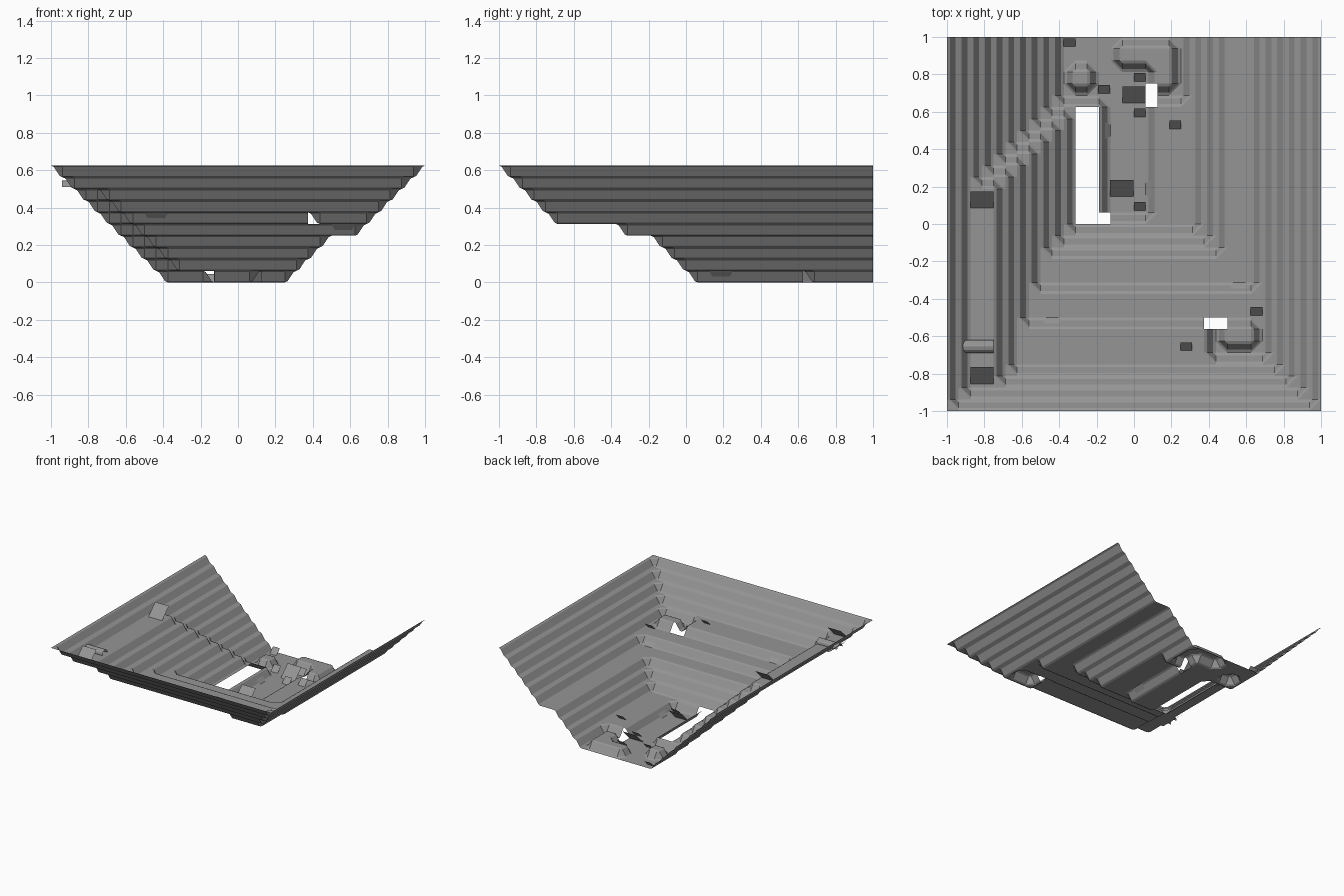
import bpy, bmesh, math

if "Cube" in bpy.data.objects:
    bpy.data.objects.remove(bpy.data.objects["Cube"])

T = 1 / 16                     # tile size and step height
S = [0.0, 0.12, 0.5, 0.88, 1.0]  # rounded step profile

rock = bpy.data.materials.new("grey_rock")
rock.diffuse_color = (0.30, 0.30, 0.30, 1)
rock.use_nodes = True
rock.node_tree.nodes["Principled BSDF"].inputs["Base Color"].default_value = rock.diffuse_color


def finish(bm, name):
    bmesh.ops.remove_doubles(bm, verts=bm.verts, dist=0.0005)
    me = bpy.data.meshes.new(name)
    bm.to_mesh(me)
    bm.free()
    me.materials.append(rock)
    ob = bpy.data.objects.new(name, me)
    bpy.context.collection.objects.link(ob)
    return ob


def face(bm, pts):
    bm.faces.new([bm.verts.new(p) for p in pts])


def lerp_line(v, pts):
    # piecewise linear lookup through (position, level) points
    if v <= pts[0][0]:
        return pts[0][1]
    for (a, p), (b, q) in zip(pts, pts[1:]):
        if v <= b:
            return p + (q - p) * (v - a) / (b - a)
    return pts[-1][1]


# terrace levels, in tiles, along each wall
RIGHT = [(4, 0), (8, 4), (10, 4), (16, 10)]
FRONT = [(-16, 10), (-12, 6), (-9, 6), (-8, 5), (-6, 5), (-5, 4), (-3, 4), (1, 0)]
FRONT_LOW = [(-16, 10), (-11, 5), (-6, 5), (-5, 4), (-3, 4), (1, 0)]
# raised plateaus: x0, x1, y0, y1, level
PLATEAUS = [(-5, -3, 0, 10, 1), (2, 5, 0, 10, 1), (8, 10, -10, -9, 6),
            (-5, -4, 12, 13, 1), (-1, 3, 14, 15, 1), (2, 3, 12, 15, 1)]


def level(x, y):
    upper = max(0, -6 - x)
    lower = min(-4 - x, max(8, upper))
    left = max(upper, min(lower, 11 - y))
    h = max(0, left, lerp_line(x, RIGHT),
            lerp_line(y, FRONT_LOW if x >= 7 else FRONT))
    for x0, x1, y0, y1, lv in PLATEAUS:
        if x0 <= x <= x1 and y0 <= y <= y1:
            h = max(h, lv)
    return round(h)


def is_hole(i, j):
    return ((-5 <= i < -3 and 0 <= j < 10) or (i, j) == (-3, 0)
            or (i == 1 and j in (10, 11)) or (j == -9 and i in (6, 7)))


def prof(t):
    k = min(3, int(t * 4))
    return S[k] + (S[k + 1] - S[k]) * (t * 4 - k)


# stepped pit: one tile at a time, with straight slopes and chamfered corners
bm = bmesh.new()
for i in range(-16, 16):
    for j in range(-16, 16):
        if is_hole(i, j):
            continue
        c = {(a, b): level(i + a, j + b) for a in (0, 1) for b in (0, 1)}
        lo, hi = min(c.values()), max(c.values())
        high = [k for k in c if c[k] == hi]
        low = [k for k in c if c[k] == lo]

        def height(u, v):
            if len(high) == 1 and len(low) == 3:      # outer corner
                a, b = high[0]
                t = max(0, (u if a else 1 - u) + (v if b else 1 - v) - 1)
                return lo + (hi - lo) * prof(t)
            if len(low) == 1 and len(high) == 3:      # inner corner
                a, b = low[0]
                t = min(1, (1 - u if a else u) + (1 - v if b else v))
                return lo + (hi - lo) * prof(t)
            u, v = prof(u), prof(v)
            return ((c[0, 0] * (1 - u) + c[1, 0] * u) * (1 - v)
                    + (c[0, 1] * (1 - u) + c[1, 1] * u) * v)

        flat_x = c[0, 0] == c[1, 0] and c[0, 1] == c[1, 1]
        flat_y = c[0, 0] == c[0, 1] and c[1, 0] == c[1, 1]
        nx, ny = 1 if flat_x else 4, 1 if flat_y else 4
        corner = (high[0] if len(high) == 1 else low[0])
        for a in range(nx):
            for b in range(ny):
                q = [((i + u) * T, (j + v) * T, height(u, v) * T)
                     for u, v in ((a / nx, b / ny), ((a + 1) / nx, b / ny),
                                  ((a + 1) / nx, (b + 1) / ny), (a / nx, (b + 1) / ny))]
                if nx == 1 or ny == 1:
                    face(bm, q)
                elif corner[0] == corner[1]:
                    face(bm, [q[0], q[1], q[3]])
                    face(bm, [q[1], q[2], q[3]])
                else:
                    face(bm, [q[0], q[1], q[2]])
                    face(bm, [q[0], q[2], q[3]])
finish(bm, "terraced_pit")


# square signs leaning back at 45 degrees: x, y, ground height, size
def sign(name, x, y, z, size):
    bm = bmesh.new()
    w, d = size / 2, size * math.sqrt(0.5)
    face(bm, [(x - w, y - d / 2, z), (x + w, y - d / 2, z),
              (x + w, y + d / 2, z + d), (x - w, y + d / 2, z + d)])
    finish(bm, name)


for n, (x, y, z) in enumerate([(-0.8125, 0.13, 0.5), (-0.8125, -0.81, 0.5),
                               (0.0, 0.69, 0), (-0.065, 0.19, 0)]):
    sign(f"large_panel_{n}", x, y, z, 0.125)
for n, (x, y, z) in enumerate([(-0.345, 0.97, 0), (-0.16, 0.72, 0), (0.03, 0.785, 0),
                               (0.03, 0.595, 0), (0.03, 0.095, 0), (0.22, 0.53, T),
                               (0.655, -0.467, 5 * T), (0.28, -0.655, 6 * T)]):
    sign(f"small_panel_{n}", x, y, z, 0.0625)


# straight ramps crossing single steps: high edge to low edge
def ramp(name, high, low, z):
    (hx0, hy0, hx1, hy1), (lx0, ly0, lx1, ly1) = high, low
    bm = bmesh.new()
    face(bm, [(hx0, hy0, z + T), (hx1, hy1, z + T), (lx1, ly1, z), (lx0, ly0, z)])
    finish(bm, name)


ramp("front_ramp", (-0.5, -0.5625, -0.375, -0.5625), (-0.47, -0.5, -0.405, -0.5), 5 * T)
ramp("bench_ramp", (0.5, -0.375, 0.625, -0.375), (0.53, -0.3125, 0.595, -0.3125), 4 * T)
ramp("floor_ramp_right", (0.125, 0.25, 0.125, 0.125), (0.0625, 0.22, 0.0625, 0.155), 0)
ramp("floor_ramp_left", (-0.1875, 0.4375, -0.1875, 0.5625),
     (-0.125, 0.47, -0.125, 0.53), 0)

# rounded pipe lying across the left bench
bm = bmesh.new()
ring = [(-0.655 + 0.035 * math.cos(k * math.pi / 6),
         0.51 + 0.035 * math.sin(k * math.pi / 6)) for k in range(7)]
for (y0, z0), (y1, z1) in zip(ring, ring[1:]):
    face(bm, [(-0.94, y0, z0), (-0.75, y0, z0), (-0.75, y1, z1), (-0.94, y1, z1)])
finish(bm, "bench_pipe")

# tilted plate behind the pipe, reaching under the wall
bm = bmesh.new()
face(bm, [(-0.95, -0.73, 0.545), (-0.90, -0.73, 0.498),
          (-0.90, -0.57, 0.498), (-0.95, -0.57, 0.545)])
face(bm, [(-0.90, -0.73, 0.498), (-0.80, -0.73, 0.498),
          (-0.80, -0.57, 0.498), (-0.90, -0.57, 0.498)])
finish(bm, "pipe_base_plate")
